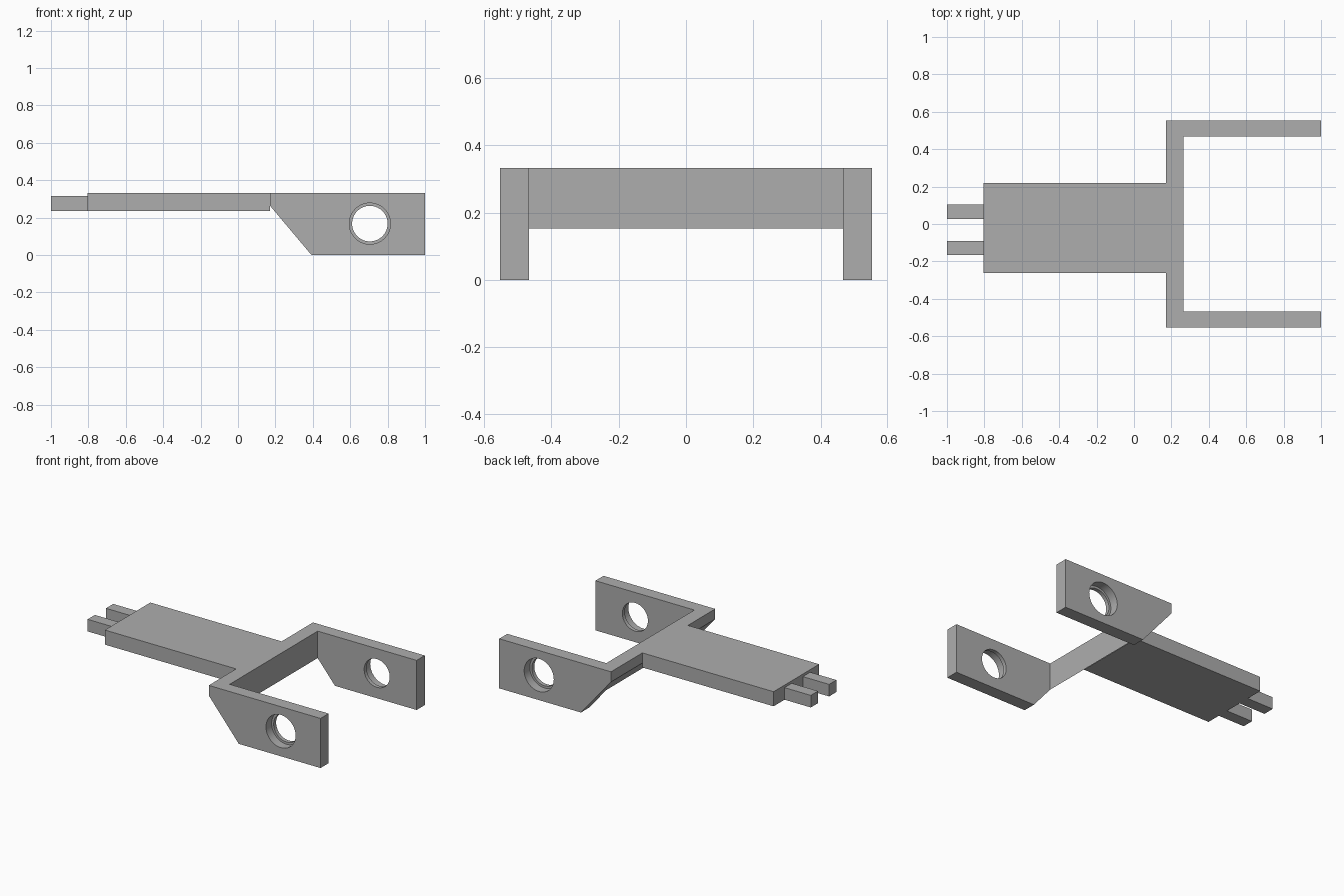
import bpy
import bmesh
from math import radians
from mathutils import Matrix, Vector

if "Cube" in bpy.data.objects:
    bpy.data.objects.remove(bpy.data.objects["Cube"], do_unlink=True)

COLOUR = (0.42, 0.42, 0.42, 1.0)
grey = bpy.data.materials.new("plain_grey")
grey.use_nodes = True
grey.diffuse_color = COLOUR
grey.node_tree.nodes["Principled BSDF"].inputs["Base Color"].default_value = COLOUR


def finish(bm, name):
    bmesh.ops.recalc_face_normals(bm, faces=bm.faces)
    mesh = bpy.data.meshes.new(name)
    bm.to_mesh(mesh)
    bm.free()
    mesh.materials.append(grey)
    obj = bpy.data.objects.new(name, mesh)
    bpy.context.collection.objects.link(obj)
    return obj


def box(name, low, high):
    low, high = Vector(low), Vector(high)
    bm = bmesh.new()
    bmesh.ops.create_cube(bm, size=1, matrix=Matrix.Translation((low + high) / 2)
                          @ Matrix.Diagonal((*(high - low), 1)))
    return finish(bm, name)


def extruded(name, profile, y0, y1):
    """Side profile in x and z, extruded along y."""
    bm = bmesh.new()
    face = bm.faces.new([bm.verts.new((x, y0, z)) for x, z in profile])
    grown = bmesh.ops.extrude_face_region(bm, geom=[face])["geom"]
    verts = [v for v in grown if isinstance(v, bmesh.types.BMVert)]
    bmesh.ops.translate(bm, verts=verts, vec=(0, y1 - y0, 0))
    return finish(bm, name)


def cylinder(name, x, z, radius, y0, y1):
    bm = bmesh.new()
    bmesh.ops.create_cone(bm, cap_ends=True, segments=64, radius1=radius, radius2=radius,
                          depth=y1 - y0, matrix=Matrix.Translation((x, (y0 + y1) / 2, z))
                          @ Matrix.Rotation(radians(90), 4, "X"))
    return finish(bm, name)


def cut(obj, cutter):
    mod = obj.modifiers.new("cut", "BOOLEAN")
    mod.operation = "DIFFERENCE"
    mod.solver = "EXACT"
    mod.object = cutter
    bpy.ops.object.select_all(action="DESELECT")
    bpy.context.view_layer.objects.active = obj
    obj.select_set(True)
    bpy.ops.object.modifier_apply(modifier=mod.name)
    bpy.data.objects.remove(cutter, do_unlink=True)


TOP, BACK, OUTER, INNER = 0.333, 0.17, 0.553, 0.467
HOLE_X, HOLE_Z, STEP = 0.705, 0.168, 0.06

# Fork: sloped side profile, hollowed between the two arms
fork = extruded("fork", [(BACK, TOP), (1, TOP), (1, 0), (0.393, 0), (BACK, 0.265)], -OUTER, OUTER)
cut(fork, box("gap_cutter", (0.265, -INNER, -0.2), (1.2, INNER, 0.6)))

# Stepped holes through both arms, wider on the outside
cut(fork, cylinder("bore_cutter", HOLE_X, HOLE_Z, 0.095, -0.8, 0.8))
cut(fork, cylinder("front_step_cutter", HOLE_X, HOLE_Z, 0.11, -0.8, -OUTER + STEP))
cut(fork, cylinder("back_step_cutter", HOLE_X, HOLE_Z, 0.11, OUTER - STEP, 0.8))
bpy.ops.object.shade_smooth_by_angle(angle=radians(30))

# Flat handle plate and its two prongs
box("handle_plate", (-0.805, -0.263, 0.235), (BACK, 0.22, TOP))
for name, y0, y1 in (("front_prong", -0.167, -0.09), ("back_prong", 0.027, 0.104)):
    box(name, (-1, y0, 0.235), (-0.805, y1, 0.316))
